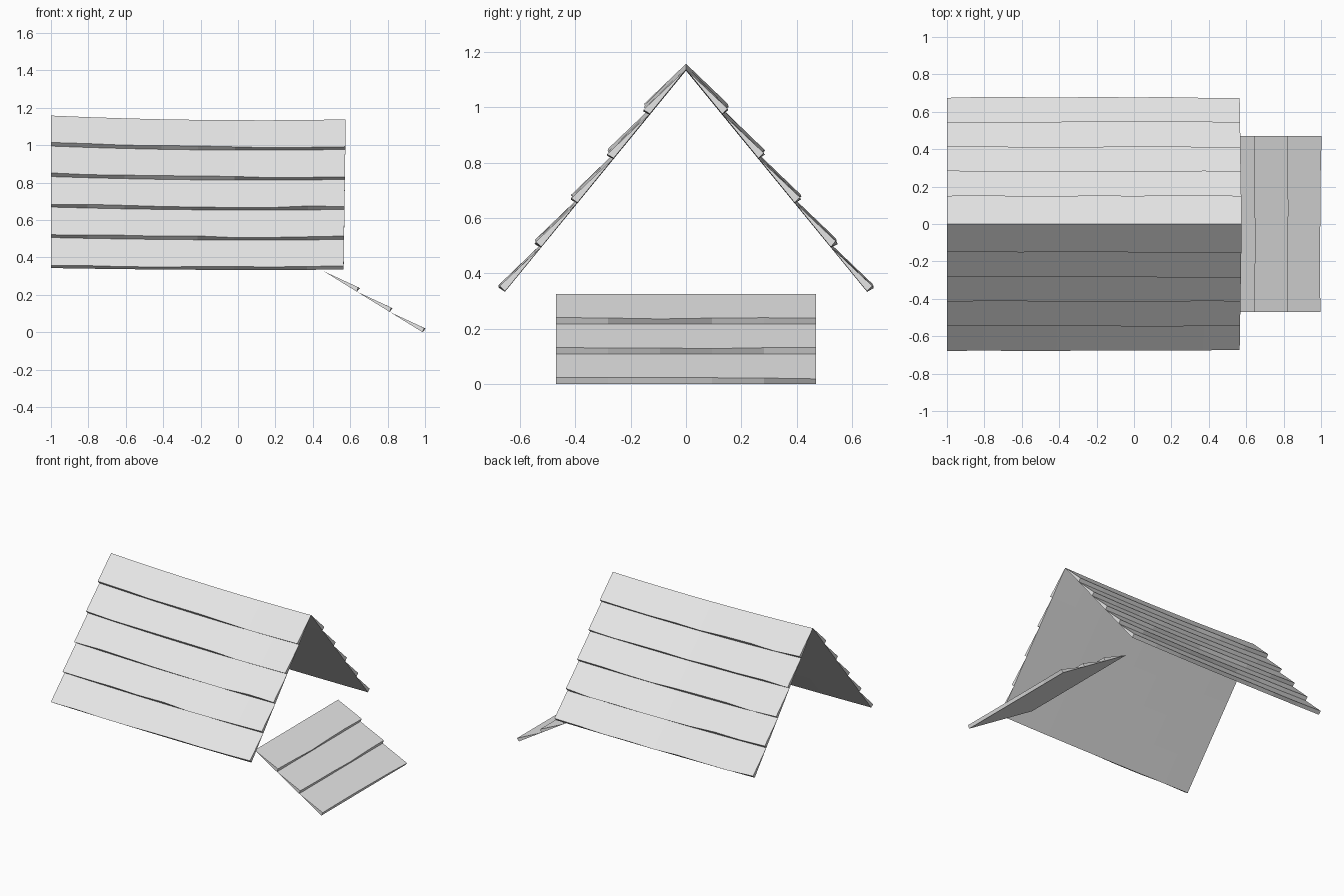
import bpy, bmesh, random
from mathutils import Vector

if "Cube" in bpy.data.objects:
    bpy.data.objects.remove(bpy.data.objects["Cube"])

random.seed(4)
grey = bpy.data.materials.new("weathered grey")
grey.diffuse_color = (0.8, 0.8, 0.8, 1)
grey.use_nodes = True
grey.node_tree.nodes["Principled BSDF"].inputs["Base Color"].default_value = grey.diffuse_color


def shingle_slope(name, rows, segs, point, lift, wobble):
    """Overlapping wedge courses; point(u, t) runs along (u) and down (t) the slope."""
    bm = bmesh.new()
    for r in range(rows):
        t0, t1 = r / rows, (r + 1) / rows
        rings = []
        for s in range(segs + 1):
            u = s / segs
            top, low = point(u, t0), point(u, t1)
            down = (low - top).normalized()
            outer = low + lift + down * random.uniform(-wobble, wobble)
            rings.append([bm.verts.new(p) for p in (top, outer, low)])
        for a, b in zip(rings, rings[1:]):
            for i in range(3):
                j = (i + 1) % 3
                bm.faces.new((a[i], a[j], b[j], b[i]))
        bm.faces.new(rings[0])
        bm.faces.new(rings[-1])
    # each course is a closed shell
    bmesh.ops.recalc_face_normals(bm, faces=bm.faces)
    mesh = bpy.data.meshes.new(name)
    bm.to_mesh(mesh)
    bm.free()
    mesh.materials.append(grey)
    ob = bpy.data.objects.new(name, mesh)
    bpy.context.collection.objects.link(ob)
    return ob


# Main roof: two slopes meeting at a gently sagging ridge
def roof_point(side):
    def point(u, t):
        x = -1 + u * (1.576 - 0.011 * t)
        sag = 0.025 * ((x - 0.1) / 1.1) ** 2 * (1 - 0.6 * t)
        return Vector((x, side * 0.655 * t, 1.133 - 0.8 * t + sag))
    return point


for side, name in ((-1, "front_roof_slope"), (1, "back_roof_slope")):
    shingle_slope(name, 5, 8, roof_point(side),
                  Vector((0, side * 0.021, 0.017)), 0.006)


# Small lean-to roof at the right end
def porch_point(u, t):
    return Vector((0.46 + 0.527 * t, 0.47 - 0.94 * u, 0.325 * (1 - t)))


shingle_slope("porch_roof", 3, 5, porch_point, Vector((0.012, 0, 0.021)), 0.005)
